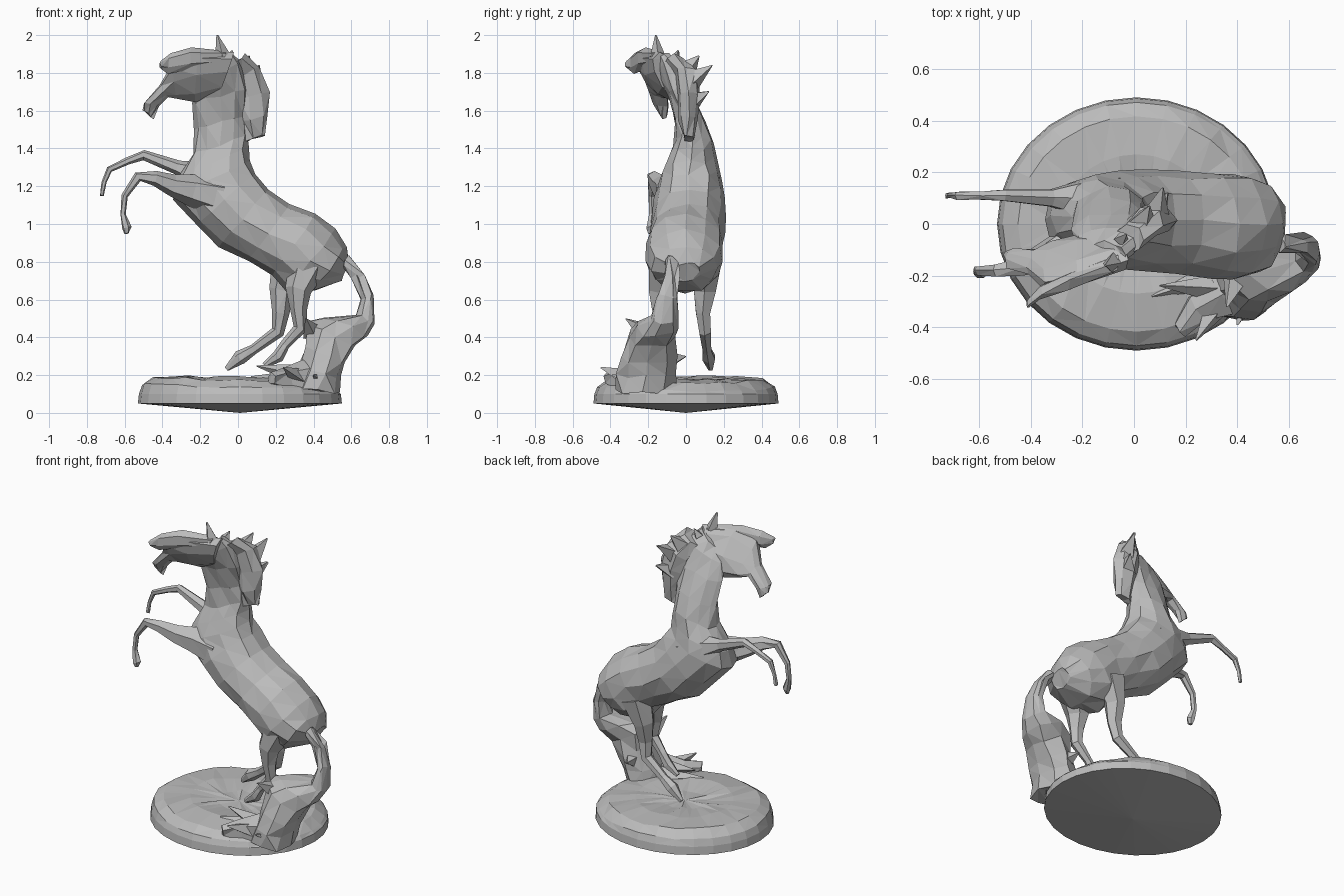
import bpy
import bmesh
import math
import random
from mathutils import Vector

random.seed(4)
SIDE = Vector((0, 1, 0))

default_cube = bpy.data.objects.get("Cube")
if default_cube:
    bpy.data.objects.remove(default_cube, do_unlink=True)

# One stone-like colour for the whole statue
stone = bpy.data.materials.new("plain_grey")
stone.use_nodes = True
grey = (.5, .5, .5, 1)
stone.diffuse_color = grey
stone.node_tree.nodes["Principled BSDF"].inputs["Base Color"].default_value = grey


def finish(name, bm):
    """Turn a bmesh into a flat shaded, triangulated object."""
    bmesh.ops.recalc_face_normals(bm, faces=bm.faces)
    bmesh.ops.triangulate(bm, faces=bm.faces)
    mesh = bpy.data.meshes.new(name)
    bm.to_mesh(mesh)
    bm.free()
    mesh.materials.append(stone)
    part = bpy.data.objects.new(name, mesh)
    bpy.context.collection.objects.link(part)


def bridge(bm, rings):
    """Join neighbouring vertex rings with quads."""
    for lower, upper in zip(rings, rings[1:]):
        for step in range(len(lower)):
            bm.faces.new((lower[step - 1], lower[step], upper[step], upper[step - 1]))


def skin(name, frames, sides, rough):
    """Skin elliptical rings given as (centre, half_axis_a, half_axis_b)."""
    bm = bmesh.new()
    rings = []
    for centre, half_a, half_b in frames:
        ring = []
        for step in range(sides):
            angle = math.tau * step / sides
            point = centre + half_a * math.cos(angle) + half_b * math.sin(angle)
            noise = Vector([random.uniform(-rough, rough) for axis in "xyz"])
            ring.append(bm.verts.new(point + noise))
        rings.append(ring)
    bridge(bm, rings)
    bm.faces.new(rings[0])
    bm.faces.new(rings[-1])
    finish(name, bm)


def outline_loft(name, stations, sides=10, rough=.006):
    """Stations: outer x, z, inner x, z, middle y, half width, sideways lean."""
    frames = []
    for outer_x, outer_z, inner_x, inner_z, y, width, lean in stations:
        outer = Vector((outer_x, y + lean, outer_z))
        inner = Vector((inner_x, y - lean, inner_z))
        frames.append(((outer + inner) / 2, (outer - inner) / 2, SIDE * width))
    skin(name, frames, sides, rough)


def limb(name, path, sides=6, rough=.003):
    """Path: x, y, z, radius."""
    points = [Vector(entry[:3]) for entry in path]
    frames = []
    for index, point in enumerate(points):
        before = points[max(index - 1, 0)]
        after = points[min(index + 1, len(points) - 1)]
        along = (after - before).normalized()
        across = (SIDE - along * SIDE.dot(along)).normalized()
        radius = path[index][3]
        frames.append((point, along.cross(across) * radius, across * radius))
    skin(name, frames, sides, rough)


def spike(name, base, tip, radius):
    """A tapering pointed lock of hair or an ear."""
    limb(name, [(*base, radius), (*tip, .003)], sides=4, rough=.002)


def make_base(profile, sides=28):
    """Round base with a shallow cone underneath and an uneven top."""
    bm = bmesh.new()
    rings = []
    for radius, height in profile:
        ring = []
        for step in range(sides):
            angle = math.tau * step / sides
            x = .01 + .54 * radius * math.cos(angle)
            y = .49 * radius * math.sin(angle)
            bump = random.uniform(-.008, .008) - .03 * x if height > .11 else 0
            ring.append(bm.verts.new((x, y, height + bump)))
        rings.append(ring)
    bridge(bm, rings)
    for ring, height in ((rings[0], 0), (rings[-1], .17)):
        middle = bm.verts.new((.01, 0, height))
        for step in range(sides):
            bm.faces.new((ring[step - 1], ring[step], middle))
    finish("round_base", bm)


make_base([(1, .05), (.99, .1), (.96, .135), (.85, .175), (.55, .187), (.25, .175)])

# Barrel, chest and neck in one loft from rump to poll
outline_loft("body_and_neck", [
    (.59, .8, .54, .7, 0, .08, 0),
    (.57, .88, .39, .64, -.005, .175, 0),
    (.51, .97, .26, .64, -.005, .205, 0),
    (.41, 1.05, .18, .73, -.005, .205, 0),
    (.27, 1.11, .06, .8, .01, .195, 0),
    (.16, 1.18, -.1, .88, .015, .195, 0),
    (.09, 1.27, -.22, 1, .02, .19, 0),
    (.06, 1.33, -.35, 1.13, .02, .165, 0),
    (.05, 1.4, -.33, 1.24, .03, .135, 0),
    (.05, 1.47, -.24, 1.37, .035, .105, 0),
    (.05, 1.58, -.23, 1.5, .02, .08, 0),
    (.05, 1.72, -.24, 1.64, -.03, .07, 0),
    (.02, 1.86, -.23, 1.73, -.08, .07, 0),
    (-.03, 1.91, -.2, 1.8, -.12, .05, 0),
], sides=12, rough=.008)

# Head, turned and leaning to one side
outline_loft("head", [
    (-.02, 1.91, -.1, 1.7, -.11, .06, -.03),
    (-.22, 1.92, -.23, 1.65, -.14, .075, -.07),
    (-.35, 1.85, -.32, 1.66, -.16, .06, -.07),
    (-.41, 1.74, -.37, 1.67, -.15, .05, -.02),
    (-.5, 1.64, -.42, 1.62, -.13, .04, -.01),
    (-.5, 1.6, -.45, 1.56, -.12, .025, 0),
], sides=8)
spike("right_ear", (-.08, -.15, 1.89), (-.11, -.16, 2), .04)
spike("left_ear", (-.05, -.06, 1.87), (-.03, -.04, 1.92), .03)

# Forelock blown forward over the face
outline_loft("forelock", [
    (-.06, 1.92, -.08, 1.84, -.15, .04, 0),
    (-.25, 1.93, -.25, 1.82, -.22, .035, 0),
    (-.36, 1.91, -.37, 1.8, -.27, .03, 0),
    (-.41, 1.87, -.41, 1.82, -.31, .012, 0),
], sides=6)

# Mane hanging behind the neck, with loose locks
outline_loft("mane", [
    (.03, 1.9, -.06, 1.82, -.06, .06, 0),
    (.12, 1.83, -.03, 1.74, 0, .065, 0),
    (.16, 1.7, 0, 1.65, .01, .06, 0),
    (.16, 1.58, .01, 1.54, .01, .045, 0),
    (.15, 1.47, .03, 1.43, .01, .025, 0),
], sides=7, rough=.01)
for base, tip in [
    ((.03, 0, 1.81), (.06, .07, 1.89)),
    ((.08, .03, 1.76), (.11, .14, 1.84)),
    ((.08, .03, 1.65), (.13, .12, 1.7)),
]:
    spike("mane_lock", base, tip, .06)

# Raised front legs
limb("left_front_leg", [
    (-.08, .09, 1.2, .1), (-.2, .1, 1.26, .075), (-.32, .1, 1.3, .038),
    (-.5, .11, 1.365, .026), (-.58, .11, 1.335, .018), (-.68, .11, 1.29, .018),
    (-.71, .11, 1.22, .012), (-.72, .11, 1.15, .012),
])
limb("right_front_leg", [
    (-.1, -.06, 1.14, .11), (-.25, -.09, 1.18, .085), (-.35, -.13, 1.205, .058),
    (-.44, -.165, 1.24, .04), (-.53, -.18, 1.25, .028), (-.6, -.18, 1.15, .018),
    (-.61, -.18, 1.05, .015), (-.59, -.19, .98, .025), (-.59, -.19, .95, .012),
])

# Bent hind legs
limb("right_hind_leg", [
    (.38, -.1, .8, .11), (.32, -.135, .65, .07), (.32, -.14, .55, .045),
    (.33, -.13, .45, .036), (.25, -.12, .36, .026),
    (.21, -.12, .3, .032), (.14, -.12, .25, .015),
])
limb("left_hind_leg", [
    (.28, .1, .8, .1), (.23, .1, .65, .065), (.225, .09, .53, .045),
    (.21, .1, .43, .036), (.08, .11, .335, .026),
    (.01, .12, .295, .038), (-.06, .13, .23, .012),
])

# Tail sweeping down into a rough heap on the base
outline_loft("tail", [
    (.59, .84, .56, .76, -.08, .03, 0),
    (.67, .73, .61, .72, -.08, .04, 0),
    (.715, .62, .65, .61, -.1, .06, 0),
    (.715, .48, .62, .52, -.12, .08, 0),
    (.7, .4, .45, .51, -.15, .11, 0),
    (.63, .35, .37, .48, -.18, .13, 0),
    (.57, .26, .36, .36, -.2, .145, 0),
    (.55, .19, .32, .25, -.21, .165, 0),
    (.53, .1, .28, .15, -.22, .17, 0),
], sides=9, rough=.014)
limb("tail_end", [
    (.45, -.2, .2, .1), (.35, -.27, .18, .09),
    (.25, -.33, .17, .07), (.17, -.41, .18, .025),
], sides=6, rough=.012)
for base, tip in [
    ((.34, -.25, .2), (.1, -.24, .25)),
    ((.4, -.2, .42), (.36, -.32, .5)),
    ((.33, -.3, .18), (.24, -.45, .24)),
    ((.45, -.1, .28), (.42, 0, .3)),
    ((.32, -.2, .17), (.07, -.28, .19)),
    ((.45, -.25, .16), (.4, -.39, .2)),
]:
    spike("tail_lock", base, tip, .06)
